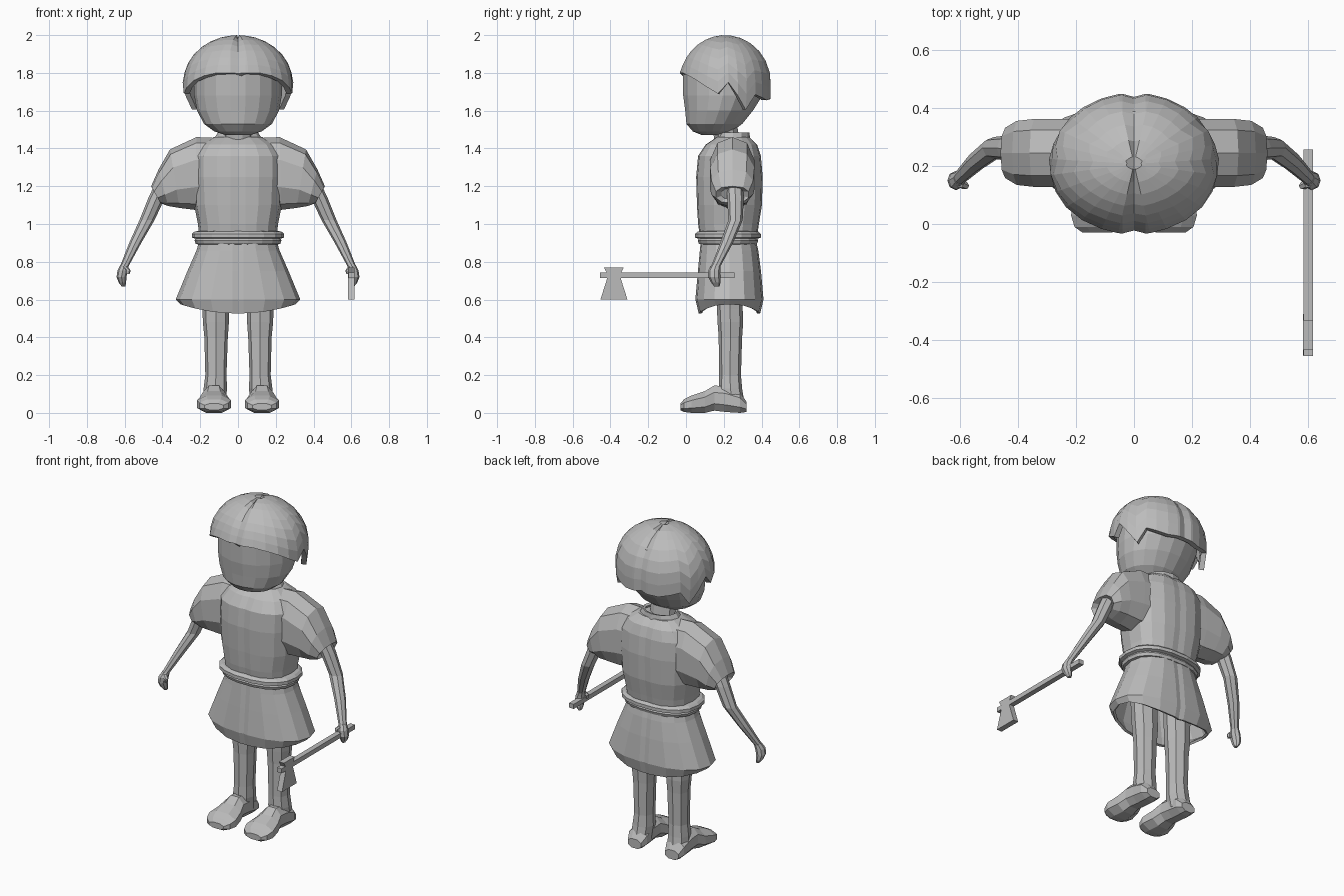
import bpy, bmesh
from math import sin, cos, pi, radians
from mathutils import Vector as V

grey = bpy.data.materials.new("plain grey")
grey.diffuse_color = (0.5, 0.5, 0.5, 1)


def finish(name, bm, mirror=False, shell=0):
    bmesh.ops.recalc_face_normals(bm, faces=bm.faces)
    me = bpy.data.meshes.new(name)
    bm.to_mesh(me)
    bm.free()
    me.materials.append(grey)
    ob = bpy.data.objects.new(name, me)
    bpy.context.collection.objects.link(ob)
    if shell:
        m = ob.modifiers.new("thickness", 'SOLIDIFY')
        m.thickness, m.offset = shell, -1
    if mirror:
        m = ob.modifiers.new("mirror", 'MIRROR')
        m.use_mirror_merge = False
    return ob


def skin(rows, caps=(True, True)):
    """Join rows of points into a closed tube."""
    bm = bmesh.new()
    vs = [[bm.verts.new(p) for p in r] for r in rows]
    n = len(rows[0])
    for a, b in zip(vs, vs[1:]):
        for i in range(n):
            j = (i + 1) % n
            bm.faces.new((a[i], a[j], b[j], b[i]))
    if caps[0]:
        bm.faces.new(vs[0])
    if caps[1]:
        bm.faces.new(vs[-1])
    return bm


def ring(c, u, v, n=8, turn=0, e=2.0):
    """Superellipse ring around c with half axes u and v."""
    c, u, v = V(c), V(u), V(v)
    pts = []
    k = 1 / cos(pi / n) ** (2 / e) if turn else 1
    for i in range(n):
        a = 2 * pi * (i + turn) / n
        s = [abs(t) ** (2 / e) * (1 if t > 0 else -1) * k for t in (cos(a), sin(a))]
        pts.append(c + u * s[0] + v * s[1])
    return pts


def level(rows, n=8, e=2.0):
    """Horizontal rings from (z, cx, cy, rx, ry)."""
    return [ring((x, y, z), (a, 0, 0), (0, b, 0), n, 0, e) for z, x, y, a, b in rows]


def groove(bm, w, depth, cx, cy, cz):
    """Centre groove: cut at x = +-w and pull the middle inwards."""
    for x in (-w, 0, w):
        bmesh.ops.bisect_plane(bm, geom=bm.verts[:] + bm.edges[:] + bm.faces[:],
                               plane_co=(x, 0, 0), plane_no=(1, 0, 0))
    for v in bm.verts:
        if abs(v.co.x) < 0.004:
            d = V((0, cy - v.co.y, 0 if cz is None else max(-1, cz - v.co.z)))
            if d.length > 0:
                v.co += d.normalized() * depth


# head
finish("head", skin(level([
    (1.472, 0, .14, .07, .06), (1.49, 0, .14, .125, .105), (1.53, 0, .15, .18, .15),
    (1.60, 0, .175, .217, .182), (1.68, 0, .195, .232, .213), (1.80, 0, .2, .232, .22),
    (1.90, 0, .21, .19, .18), (1.95, 0, .21, .1, .1)], 18)))

# hair: dome with a jagged hem given as (angle from front, hem height)
half = [(0, 1.80), (11, 1.80), (23, 1.80), (38, 1.785), (53, 1.76), (67, 1.725), (81, 1.69),
        (94, 1.75), (106, 1.68), (118, 1.605), (131, 1.685), (143, 1.67), (157, 1.655),
        (169, 1.66), (180, 1.665)]
hem = half + [(360 - a, z) for a, z in half[-2:0:-1]]
rows = []
for k in range(8):
    row = []
    for a, z0 in hem:
        z = z0 + (2.0 - z0) * sin(k / 7.4 * pi / 2)
        d = (z - 1.75) / (.25 if z > 1.75 else .42)
        r = max(0, 1 - d * d) ** .5
        if k == 0:
            r *= 1.012
        row.append(V((.29 * r * sin(radians(a)), .207 - .245 * r * cos(radians(a)), z)))
    rows.append(row)
bm = skin(rows, (False, True))
groove(bm, .04, .014, 0, .207, 1.75)
finish("hair", bm, shell=.03)

# neck and collar
finish("neck", skin(level([(1.36, 0, .23, .08, .07), (1.55, 0, .2, .08, .07)], 10)))
finish("collar", skin(level([(1.40, 0, .25, .15, .1), (1.45, 0, .25, .13, .09),
                             (1.485, 0, .25, .105, .085)], 12), (False, False)), shell=.015)

# tunic body
bm = skin(level([
    (.93, 0, .225, .205, .155), (1.0, 0, .225, .212, .165), (1.10, 0, .23, .232, .176),
    (1.25, 0, .23, .24, .18), (1.36, 0, .23, .24, .17), (1.42, 0, .24, .2, .14),
    (1.46, 0, .25, .13, .09)], 16, 2.5))
groove(bm, .04, .008, 0, .23, None)
finish("tunic", bm)

# puffed sleeves: (top x, top z, bottom x, bottom z, half depth)
sl = [(.10, 1.455, .10, 1.09, .12), (.22, 1.46, .23, 1.075, .122), (.36, 1.395, .31, 1.085, .122),
      (.42, 1.29, .37, 1.095, .115), (.46, 1.20, .41, 1.11, .09), (.43, 1.19, .40, 1.13, .06)]
finish("sleeve", skin([ring(((a + c) / 2, .245, (b + d) / 2), ((a - c) / 2, 0, (b - d) / 2),
                            (0, h, 0), 10, 0, 2.4) for a, b, c, d, h in sl]), True)

# belt with two rolls
finish("belt", skin(level([(z, 0, .222, .2 + t, .132 + t) for z, t in (
    (.89, 0), (.895, .024), (.912, .03), (.922, .026), (.928, .044), (.948, .044), (.96, .03),
    (.965, 0))], 18, 2.4)))

# flared skirt, hem higher at the sides
rows = level([(.91, 0, .225, .205, .15), (.86, 0, .228, .22, .158), (.75, 0, .23, .268, .17),
              (.60, 0, .23, .33, .183), (.525, 0, .23, .305, .165)], 16, 2.3)
for p in rows[-1]:
    p.z += .05 * (p.x / .305) ** 2
bm = skin(rows, (True, False))
groove(bm, .03, .008, 0, .23, None)
finish("skirt", bm, shell=.015)

# legs
finish("leg", skin(level([
    (.70, .12, .23, .075, .07), (.55, .118, .232, .07, .068), (.48, .117, .235, .069, .068),
    (.40, .116, .235, .062, .062), (.20, .117, .233, .056, .058), (.13, .12, .235, .062, .062),
    (.05, .125, .245, .06, .065)], 8, 2.4)), True)

# shoes: rings along y as (y, half width, bottom, top)
sh = [(.32, .045, .005, .06), (.285, .06, 0, .11), (.21, .058, .005, .14), (.15, .06, .012, .145),
      (.10, .075, 0, .115), (.03, .09, 0, .092), (-.01, .078, .005, .072), (-.03, .05, .015, .05)]
finish("shoe", skin([ring((.127, y, (b + t) / 2), (w, 0, 0), (0, 0, (t - b) / 2), 8, .5, 2.2)
                     for y, w, b, t in sh]), True)

# arms and hands
finish("arm", skin(level([
    (1.25, .375, .255, .046, .046), (1.14, .43, .262, .044, .044), (1.02, .482, .262, .04, .038),
    (.90, .544, .215, .032, .034), (.77, .605, .155, .022, .024)])), True)
finish("hand", skin(level([
    (.785, .60, .16, .022, .024), (.755, .61, .15, .028, .032), (.72, .617, .15, .026, .032),
    (.69, .612, .158, .02, .025), (.67, .606, .163, .01, .014)])), True)
finish("thumb", skin(level([
    (.775, .6, .14, .014, .014), (.755, .582, .132, .014, .014), (.735, .584, .13, .01, .01)],
    6)), True)


# axe, cut from side outlines in (y, z)
def plate(name, outline, x0, x1):
    finish(name, skin([[V((x, y, z)) for y, z in outline] for x in (x0, x1)]))


plate("axe_handle", [(-.455, .715), (.257, .715), (.257, .743), (-.455, .743)], .584, .616)
plate("axe_head", [(-.435, .77), (-.33, .77), (-.345, .74), (-.345, .71), (-.31, .6),
                   (-.453, .6), (-.418, .71), (-.418, .74)], .583, .617)
